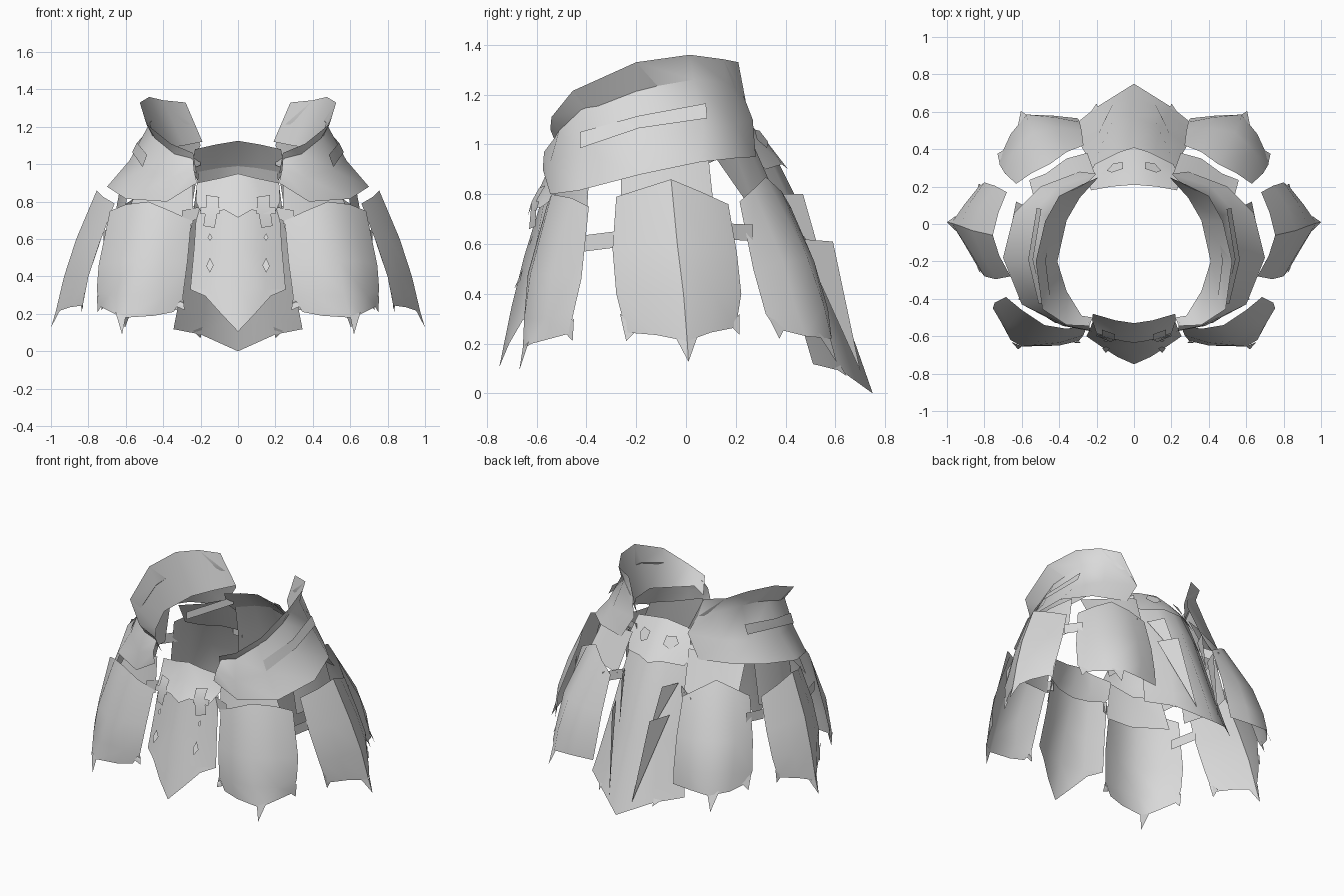
import bpy, bmesh, math
from mathutils import Vector

steel = bpy.data.materials.new("pale_steel")
steel.diffuse_color = (0.7, 0.7, 0.7, 1)


def sheet(name, rows, teeth=(), smooth=50):
    """Lofted open plate from rows of points, plus loose pointed teeth, mirrored across x."""
    bm = bmesh.new()
    grid = [[bm.verts.new(p) for p in r] for r in rows]
    for a, b in zip(grid, grid[1:]):
        for i in range(len(a) - 1):
            bm.faces.new((a[i], a[i + 1], b[i + 1], b[i]))
    for t in teeth:
        bm.faces.new([bm.verts.new(p) for p in t])
    bmesh.ops.remove_doubles(bm, verts=bm.verts, dist=0.002)
    bmesh.ops.recalc_face_normals(bm, faces=bm.faces)
    # plates curve round the middle, so outward means away from the axis
    if sum(f.normal.dot(Vector((f.calc_center_median().x, f.calc_center_median().y, 0)))
           * f.calc_area() for f in bm.faces) < 0:
        bmesh.ops.reverse_faces(bm, faces=bm.faces)
    me = bpy.data.meshes.new(name)
    bm.to_mesh(me)
    bm.free()
    ob = bpy.data.objects.new(name, me)
    bpy.context.collection.objects.link(ob)
    me.materials.append(steel)
    m = ob.modifiers.new("mirror", "MIRROR")
    m.merge_threshold = 0.001
    bpy.context.view_layer.objects.active = ob
    ob.select_set(True)
    bpy.ops.object.shade_smooth_by_angle(angle=math.radians(smooth))
    ob.select_set(False)
    return ob


# hip guard: flared collar, waist crease, swept skirt
top = [(.24, -.545, 1.06), (.36, -.54, 1.11), (.49, -.455, 1.215),
       (.525, -.2, 1.33), (.475, .015, 1.36), (.40, .15, 1.342), (.28, .21, 1.33)]
crease = [(.24, -.525, 1.03), (.34, -.51, 1.055), (.445, -.42, 1.14),
          (.472, -.2, 1.22), (.44, .03, 1.26), (.36, .16, 1.25), (.245, .225, 1.21)]
mid = [(.235, -.57, .97), (.36, -.545, .93), (.51, -.42, .97),
       (.58, -.18, 1.02), (.53, .07, 1.06), (.41, .2, 1.08), (.20, .268, 1.10)]
hem = [(.22, -.575, .90), (.38, -.545, .80), (.60, -.43, .815),
       (.70, -.18, .88), (.64, .06, .93), (.50, .2, .945), (.29, .28, .95)]
lining = [(.22, -.5, .95), (.28, -.49, 1.0), (.36, -.36, 1.02),
          (.41, -.2, 1.06), (.36, .02, 1.09), (.29, .14, 1.1), (.19, .25, 1.12)]
sheet("hip_guard", [top, crease, mid, hem], smooth=44)
sheet("hip_guard_lining", [top, lining])

# raised band on the hip guard
sheet("hip_band", [[(.486, -.425, 1.05), (.54, -.19, 1.115), (.495, .08, 1.165)],
                   [(.510, -.425, .985), (.566, -.19, 1.065), (.52, .085, 1.105)]])

# front panel: upper plate overlapping a long pointed lower plate
sheet("front_upper_plate", [
    [(0, -.53, .95), (.10, -.515, .925), (.22, -.48, .90)],
    [(0, -.58, .84), (.12, -.56, .82), (.225, -.51, .80)],
    [(0, -.635, .715), (.07, -.625, .755), (.20, -.585, .745)]])
sheet("front_lower_plate", [
    [(0, -.585, .76), (.12, -.57, .77), (.22, -.52, .78)],
    [(0, -.65, .55), (.13, -.615, .53), (.235, -.56, .55)],
    [(0, -.70, .35), (.15, -.655, .33), (.255, -.60, .33)],
    [(0, -.75, .105), (.09, -.71, .20), (.175, -.655, .295)]],
    [[(.15, -.655, .33), (.255, -.60, .33), (.175, -.655, .295)]])
sheet("front_buckle", [
    [(.10, -.59, .825), (.17, -.565, .835)],
    [(.105, -.62, .77), (.17, -.60, .775)],
    [(.125, -.63, .66), (.185, -.605, .67)]],
    [[(.10, -.622, .735), (.20, -.60, .735), (.20, -.59, .77), (.10, -.615, .77)]])
sheet("front_studs", [], [
    [(.15, -.69, .42), (.17, -.665, .455), (.15, -.655, .50), (.13, -.665, .46)],
    [(.15, -.63, .59), (.163, -.625, .61), (.15, -.615, .63), (.137, -.625, .61)]])

# front corner tasset
sheet("front_corner_tasset", [
    [(.25, -.54, .70), (.36, -.56, .75), (.48, -.54, .80), (.60, -.46, .785), (.685, -.39, .75)],
    [(.27, -.595, .48), (.40, -.635, .48), (.54, -.625, .48), (.67, -.54, .48), (.745, -.42, .46)],
    [(.295, -.625, .29), (.40, -.65, .30), (.57, -.65, .30), (.69, -.56, .30), (.755, -.45, .33)],
    [(.345, -.635, .21), (.45, -.65, .19), (.60, -.655, .18), (.66, -.62, .20), (.74, -.47, .24)]],
    [[(.295, -.625, .29), (.33, -.637, .24), (.285, -.635, .22)],
     [(.60, -.655, .185), (.655, -.63, .21), (.62, -.67, .09)],
     [(.72, -.50, .26), (.755, -.45, .30), (.75, -.455, .21)]])

# side tasset with a sharp central ridge
sheet("side_tasset", [
    [(.66, -.28, .79), (.72, -.17, .825), (.755, -.06, .86), (.725, .06, .81), (.68, .17, .76)],
    [(.74, -.295, .58), (.81, -.17, .60), (.865, -.035, .60), (.82, .09, .59), (.745, .205, .56)],
    [(.80, -.28, .40), (.87, -.16, .40), (.93, -.01, .40), (.88, .11, .40), (.80, .222, .40)],
    [(.83, -.24, .245), (.90, -.12, .235), (.975, .005, .21), (.91, .1, .245), (.83, .20, .265)]],
    [[(.95, -.04, .222), (.975, .005, .21), (1.0, .01, .127)],
     [(.975, .005, .21), (.95, .045, .225), (1.0, .01, .127)],
     [(.82, -.265, .32), (.84, -.20, .25), (.835, -.24, .21)],
     [(.82, .215, .32), (.84, .18, .27), (.83, .215, .235)]], smooth=30)

# back corner tasset
sheet("back_corner_tasset", [
    [(.27, .42, .75), (.36, .385, .81), (.45, .32, .87), (.55, .27, .82), (.63, .215, .77)],
    [(.28, .50, .52), (.40, .515, .53), (.54, .49, .54), (.64, .39, .53), (.69, .27, .50)],
    [(.29, .545, .33), (.42, .57, .34), (.57, .555, .35), (.66, .44, .34), (.72, .32, .32)],
    [(.30, .565, .22), (.44, .58, .22), (.575, .585, .22), (.66, .48, .23), (.715, .36, .26)]],
    [[(.56, .575, .24), (.62, .53, .24), (.605, .605, .125)],
     [(.69, .40, .27), (.72, .33, .31), (.73, .375, .22)]])

# long back panel with a pointed hem
sheet("back_panel", [
    [(0, .34, .99), (.10, .32, .98), (.21, .27, .96)],
    [(0, .45, .77), (.12, .42, .76), (.24, .345, .74)],
    [(0, .57, .48), (.14, .52, .46), (.285, .42, .45)],
    [(0, .68, .20), (.18, .59, .20), (.325, .48, .22)],
    [(0, .75, 0), (.20, .625, .09), (.345, .51, .118)]],
    [[(.19, .61, .13), (.24, .585, .11), (.2, .645, .07)]], smooth=30)

# waist band and plate at the back
sheet("back_waist_plate", [
    [(0, .21, 1.125), (.12, .20, 1.105), (.23, .18, 1.08)],
    [(0, .31, 1.03), (.12, .29, 1.01), (.25, .24, .98)],
    [(0, .41, .90), (.08, .385, .92), (.21, .32, .90)]])
sheet("back_studs", [], [[(.06, .295, 1.055), (.12, .275, 1.06), (.145, .285, 1.02),
                          (.11, .325, .985), (.06, .33, 1.01)]])

# raised blades on the back panel, flared at the top and tapering to the hem
sheet("back_lower_blade", [], [[(.14, .59, .61), (.20, .46, .62), (.085, .70, .09)]])
sheet("back_upper_blade", [], [[(.15, .47, .80), (.20, .365, .80), (.11, .555, .50)]])

# backing plates hanging under the hip guards
sheet("side_backing", [
    [(.58, -.26, .90), (.62, -.08, .93), (.57, .09, .95)],
    [(.62, -.26, .66), (.67, -.08, .66), (.63, .12, .67)]])
sheet("front_corner_backing", [
    [(.24, -.52, .92), (.40, -.49, .87), (.54, -.39, .86)],
    [(.24, -.54, .68), (.42, -.53, .68), (.62, -.40, .68)]])
sheet("back_corner_backing", [
    [(.21, .27, 1.0), (.30, .25, .99), (.40, .2, .96), (.53, .12, .945)],
    [(.25, .38, .75), (.36, .35, .76), (.47, .27, .77), (.56, .235, .78)]])


def strap(name, a, b, h=.065):
    up = Vector((0, 0, h / 2))
    sheet(name, [[Vector(a) + up, Vector(b) + up], [Vector(a) - up, Vector(b) - up]])


# straps linking neighbouring plates
strap("side_front_strap", (.66, -.43, .60), (.72, -.27, .62))
strap("side_back_strap", (.70, .17, .65), (.64, .27, .645))
strap("front_strap", (.20, -.53, .74), (.30, -.55, .72))
strap("back_strap", (.22, .36, .75), (.33, .42, .72))
strap("inner_waist_strap", (.20, .24, 1.02), (.42, .05, .93), .05)
